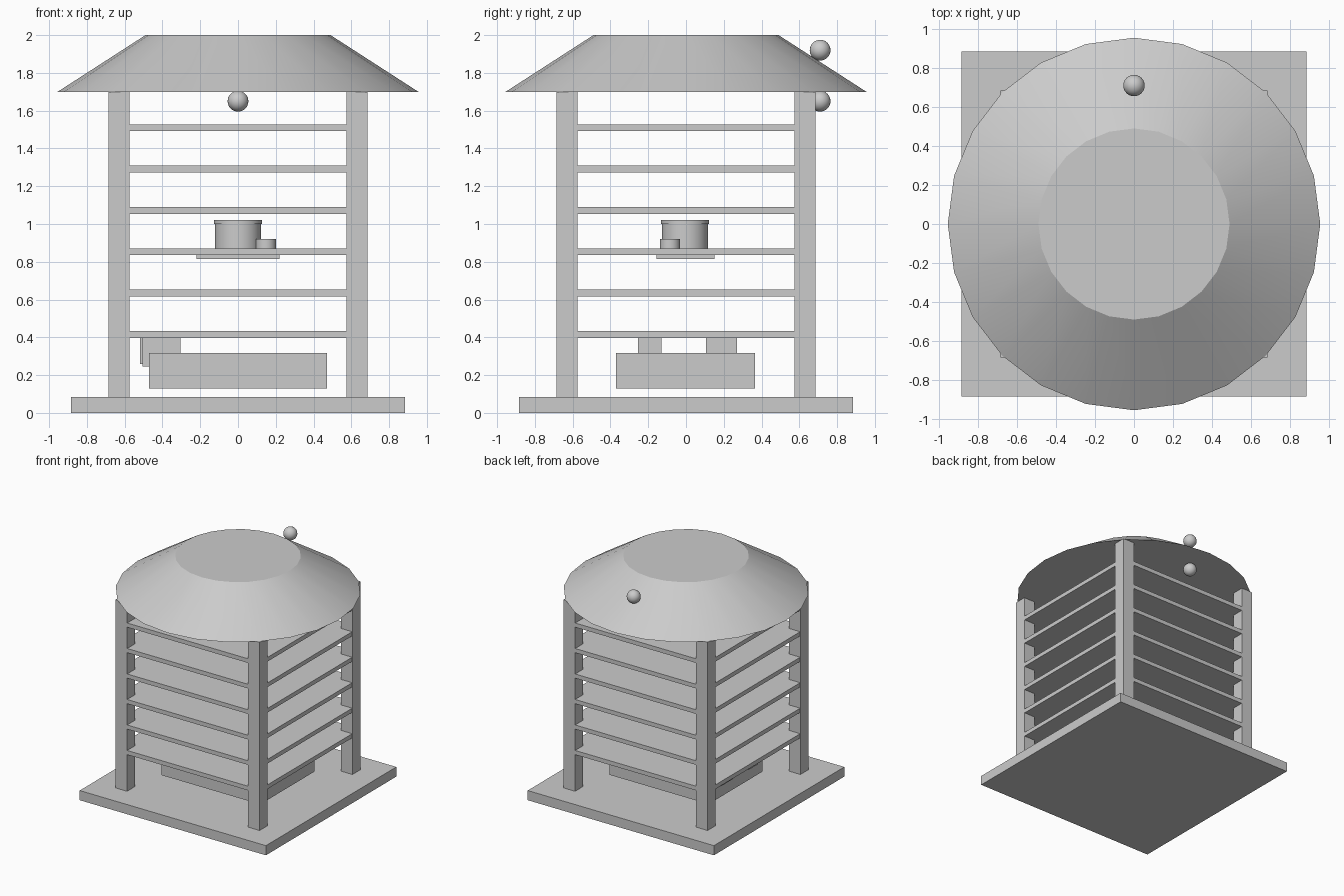
import bpy
import math

default = bpy.data.objects.get("Cube")
if default:
    bpy.data.objects.remove(default, do_unlink=True)

# Single plain grey material
grey = bpy.data.materials.new("plain_grey")
grey.use_nodes = True
GREY = (0.6, 0.6, 0.6, 1)
grey.diffuse_color = GREY
grey.node_tree.nodes["Principled BSDF"].inputs["Base Color"].default_value = GREY


def finish(name, smooth=False):
    ob = bpy.context.object
    ob.name = name
    ob.data.materials.append(grey)
    if smooth:
        bpy.ops.object.shade_smooth_by_angle(angle=math.radians(30))
    return ob


def box(name, x, y, z):
    """Box from (min, max) ranges on each axis."""
    spans = (x, y, z)
    bpy.ops.mesh.primitive_cube_add(size=1, location=[(a + b) / 2 for a, b in spans])
    ob = finish(name)
    ob.scale = [b - a for a, b in spans]
    bpy.ops.object.transform_apply(location=False, rotation=False, scale=True)
    return ob


def drum(name, x, y, z0, z1, r0, r1=None, sides=32):
    bpy.ops.mesh.primitive_cone_add(
        vertices=sides, radius1=r0, radius2=r0 if r1 is None else r1,
        depth=z1 - z0, location=(x, y, (z0 + z1) / 2))
    return finish(name, smooth=True)


# Base and corner posts
box("base", (-0.885, 0.885), (-0.885, 0.885), (0, 0.083))
for sx, side in ((-1, "right"), (1, "left")):
    for sy, end in ((-1, "front"), (1, "back")):
        box(f"{end}_{side}_post",
            sorted((sx * 0.575, sx * 0.685)),
            sorted((sy * 0.575, sy * 0.685)), (0.083, 1.70))

# Evenly stacked shelves
for i in range(6):
    z = 0.415 + i * 0.219
    box(f"shelf_{i + 1}", (-0.683, 0.683), (-0.683, 0.683), (z - 0.018, z + 0.018))

# Truncated conical roof
drum("roof", 0, 0, 1.70, 2.0, 0.955, 0.49, sides=24)

# Round fittings at the back, above and below the eave
for name, z in (("upper_ball", 1.92), ("lower_ball", 1.65)):
    bpy.ops.mesh.primitive_uv_sphere_add(
        segments=24, ring_count=16, radius=0.055, location=(0, 0.71, z))
    finish(name, smooth=True)

# Lower equipment box and the blocks hanging beside it
box("equipment_box", (-0.47, 0.47), (-0.37, 0.365), (0.13, 0.317))
box("front_hanging_block", (-0.505, -0.305), (-0.255, -0.13), (0.245, 0.40))
box("back_hanging_block", (-0.52, -0.31), (0.105, 0.27), (0.26, 0.40))

# Instrument on the middle shelf
box("instrument_plate", (-0.22, 0.22), (-0.155, 0.15), (0.815, 0.835))
drum("instrument_body", 0, -0.005, 0.865, 1.0, 0.122)
drum("instrument_lid", 0, -0.005, 1.0, 1.02, 0.128)
drum("instrument_knob", 0.148, -0.085, 0.865, 0.92, 0.053)
